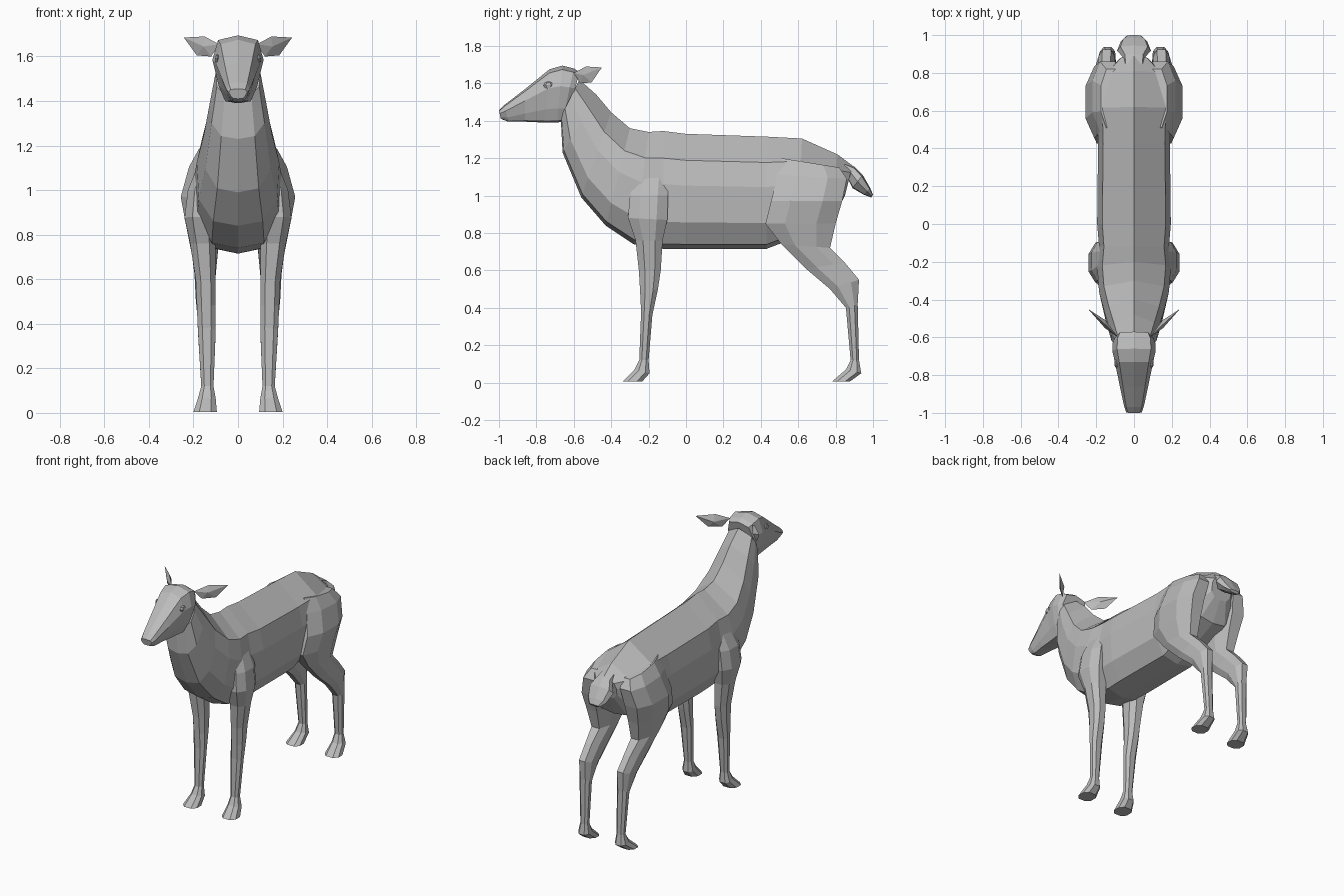
import bpy, bmesh
from mathutils import Vector

coat = bpy.data.materials.new("grey coat")
coat.diffuse_color = (0.5, 0.5, 0.5, 1)


def finish(name, bm):
    bmesh.ops.recalc_face_normals(bm, faces=bm.faces)
    mesh = bpy.data.meshes.new(name)
    bm.to_mesh(mesh)
    bm.free()
    mesh.materials.append(coat)
    ob = bpy.data.objects.new(name, mesh)
    bpy.context.collection.objects.link(ob)
    return ob


def loft(name, rings):
    """Skin a list of equal point loops and cap both ends."""
    bm = bmesh.new()
    loops = [[bm.verts.new(p) for p in ring] for ring in rings]
    n = len(loops[0])
    for a, b in zip(loops, loops[1:]):
        for i in range(n):
            j = (i + 1) % n
            bm.faces.new((a[i], a[j], b[j], b[i]))
    bm.faces.new(loops[0])
    bm.faces.new(loops[-1])
    return finish(name, bm)


def spine_ring(station, profile):
    """Symmetric loop between a top point and a bottom point."""
    ty, tz, by, bz, w = station
    side = [(w * f, ty + (by - ty) * t, tz + (bz - tz) * t) for f, t in profile]
    return side + [(-x, y, z) for x, y, z in side[-2:0:-1]]


def leg_ring(station):
    """Eight-sided loop; the sole and hoof may tilt front to back."""
    zf, zb, yf, yb, xi, xo = station
    ym, xm = (yf + yb) / 2, (xi + xo) / 2
    hy, hx = (yb - yf) / 2, (xo - xi) / 2
    pts = []
    for u, v in ((-.5, -1), (.5, -1), (1, -.45), (1, .45),
                 (.5, 1), (-.5, 1), (-1, .45), (-1, -.45)):
        pts.append((xm + u * hx, ym + v * hy, zf + (zb - zf) * (v + 1) / 2))
    return pts


def mirrored(name, rings):
    for label, s in (("left", 1), ("right", -1)):
        loft(label + "_" + name, [[(s * x, y, z) for x, y, z in r] for r in rings])


# Trunk and neck: top y, top z, bottom y, bottom z, half width
body_profile = [(0, 0), (.86, .23), (1, .45), (.95, .77), (.6, .96), (0, 1)]
body = [
    (.89, 1.16, .85, 1.00, .08),
    (.81, 1.22, .78, .86, .16),
    (.62, 1.305, .60, .78, .195),
    (.43, 1.315, .43, .715, .19),
    (.00, 1.33, .00, .715, .195),
    (-.12, 1.345, -.12, .715, .185),
    (-.20, 1.34, -.28, .74, .195),
    (-.30, 1.36, -.43, .84, .185),
    (-.40, 1.445, -.56, .99, .155),
    (-.48, 1.54, -.66, 1.23, .125),
    (-.57, 1.62, -.67, 1.42, .10),
]
loft("body_and_neck", [spine_ring(s, body_profile) for s in body])

# Head
head_profile = [(0, 0), (.78, .07), (1, .36), (.75, .75), (.5, .97), (0, 1)]
head = [
    (-.57, 1.66, -.63, 1.42, .095),
    (-.60, 1.68, -.66, 1.395, .112),
    (-.66, 1.695, -.69, 1.39, .115),
    (-.73, 1.675, -.75, 1.39, .10),
    (-.86, 1.57, -.86, 1.395, .075),
    (-.97, 1.485, -.95, 1.395, .053),
    (-1.0, 1.455, -.99, 1.41, .042),
]
loft("head", [spine_ring(s, head_profile) for s in head])

# Tail
tail_profile = [(0, 0), (.8, .1), (1, .5), (.6, .95), (0, 1)]
tail = [
    (.85, 1.175, .84, 1.10, .055),
    (.90, 1.155, .87, 1.08, .06),
    (.945, 1.11, .89, 1.04, .09),
    (.985, 1.04, .95, 1.005, .07),
    (1.0, 1.005, .99, .99, .04),
]
loft("tail", [spine_ring(s, tail_profile) for s in tail])

# Legs: front z, back z, front y, back y, inner x, outer x
front_leg = [
    (1.12, 1.09, -.26, -.10, .10, .18),
    (1.00, 1.00, -.30, -.095, .10, .225),
    (.88, .87, -.31, -.10, .10, .24),
    (.76, .76, -.27, -.125, .10, .215),
    (.60, .60, -.252, -.135, .10, .19),
    (.48, .50, -.245, -.15, .10, .185),
    (.38, .36, -.24, -.18, .10, .18),
    (.12, .12, -.25, -.20, .11, .165),
    (.07, .05, -.275, -.195, .10, .18),
    (.005, .005, -.34, -.235, .095, .20),
]
mirrored("front_leg", [leg_ring(s) for s in front_leg])

hind_leg = [
    (1.20, 1.15, .51, .82, .06, .175),
    (1.11, 1.09, .49, .86, .06, .22),
    (.97, .97, .455, .835, .07, .257),
    (.85, .85, .425, .80, .08, .235),
    (.74, .72, .51, .77, .09, .21),
    (.61, .64, .64, .85, .10, .195),
    (.50, .55, .77, .925, .10, .19),
    (.40, .42, .855, .918, .105, .18),
    (.12, .12, .88, .925, .11, .165),
    (.07, .05, .855, .937, .10, .18),
    (.005, .005, .78, .875, .095, .20),
]
mirrored("hind_leg", [leg_ring(s) for s in hind_leg])

# Ears: leaf-shaped wedges with a raised back
for label, s in (("left", 1), ("right", -1)):
    bm = bmesh.new()
    pts = [(.085, -.60, 1.655), (.15, -.535, 1.69), (.243, -.45, 1.685),
           (.185, -.505, 1.605), (.12, -.565, 1.60), (.15, -.51, 1.645),
           (.155, -.55, 1.645)]
    v = [bm.verts.new((s * x, y, z)) for x, y, z in pts]
    for i in range(5):
        a, b = v[i], v[(i + 1) % 5]
        bm.faces.new((a, b, v[5]))
        bm.faces.new((b, a, v[6]))
    finish(label + "_ear", bm)

# Eyes: low bumps on the sides of the head
for label, s in (("left", 1), ("right", -1)):
    bm = bmesh.new()
    bmesh.ops.create_uvsphere(bm, u_segments=6, v_segments=4, radius=1)
    for v in bm.verts:
        v.co = Vector((s * .094, -.735, 1.59)) + v.co * Vector((.012, .028, .02))
    finish(label + "_eye", bm)
